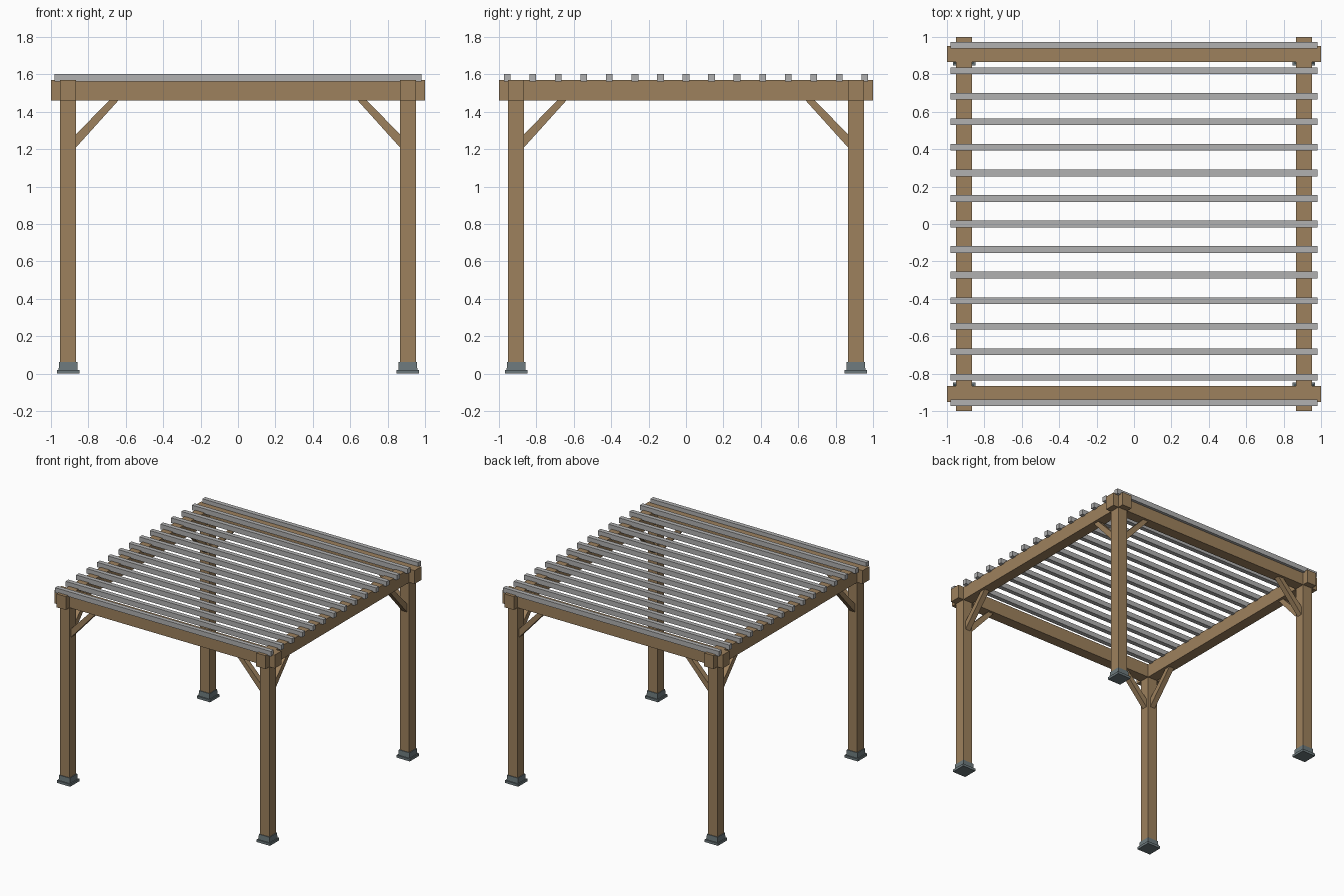
import bpy
import bmesh
from mathutils import Vector

cube = bpy.data.objects.get("Cube")
if cube:
    bpy.data.objects.remove(cube, do_unlink=True)


def material(name, rgb):
    mat = bpy.data.materials.new(name)
    mat.use_nodes = True
    mat.diffuse_color = (*rgb, 1)
    mat.node_tree.nodes["Principled BSDF"].inputs["Base Color"].default_value = (*rgb, 1)
    return mat


wood = material("warm wood", (0.34, 0.22, 0.11))
metal = material("light grey slats", (0.44, 0.44, 0.44))
slate = material("slate grey footing", (0.15, 0.19, 0.20))


def finish(name, bm, mat):
    bmesh.ops.recalc_face_normals(bm, faces=bm.faces)
    mesh = bpy.data.meshes.new(name)
    bm.to_mesh(mesh)
    bm.free()
    mesh.materials.append(mat)
    obj = bpy.data.objects.new(name, mesh)
    bpy.context.collection.objects.link(obj)
    return obj


def box(name, low, high, mat, taper=1.0):
    """Box between two corners; taper scales the top face."""
    low, high = Vector(low), Vector(high)
    bm = bmesh.new()
    bmesh.ops.create_cube(bm, size=1)
    for v in bm.verts:
        if v.co.z > 0:
            v.co.x *= taper
            v.co.y *= taper
        v.co = (low + high) / 2 + v.co * (high - low)
    return finish(name, bm, mat)


def column(name, x, y, half, z0, z1, mat, taper=1.0):
    return box(name, (x - half, y - half, z0), (x + half, y + half, z1), mat, taper)


def brace(name, sx, sy, along_x):
    """Diagonal strut from a post's inner face to the underside of a beam."""
    profile = [(INNER + 0.005, 1.205), (INNER + 0.005, 1.275), (0.69, BEAM_Z), (0.64, BEAM_Z)]
    bm = bmesh.new()
    rings = []
    for side in (-0.022, 0.022):
        ring = []
        for a, z in profile:
            b = POST + side
            x, y = (a, b) if along_x else (b, a)
            ring.append(bm.verts.new((sx * x, sy * y, z)))
        bm.faces.new(ring)
        rings.append(ring)
    for i in range(len(profile)):
        j = (i + 1) % len(profile)
        bm.faces.new((rings[0][i], rings[0][j], rings[1][j], rings[1][i]))
    return finish(name, bm, wood)


POST, HALF = 0.908, 0.043
INNER = POST - HALF
BEAM_Z, BEAM_TOP = 1.46, 1.57

# Posts, footings and corner braces
for sx, side in ((-1, "right"), (1, "left")):
    for sy, end in ((-1, "front"), (1, "back")):
        tag = f"{end}_{side}"
        x, y = sx * POST, sy * POST
        column(f"post_{tag}", x, y, HALF, 0.03, BEAM_Z, wood)
        column(f"footing_plate_{tag}", x, y, 0.06, 0, 0.02, slate)
        column(f"footing_collar_{tag}", x, y, 0.051, 0.02, 0.063, slate, 0.95)
        brace(f"cross_brace_{tag}", sx, sy, True)
        brace(f"side_brace_{tag}", sx, sy, False)

# Four beams lapping at the corners
for s, end, side in ((-1, "front", "right"), (1, "back", "left")):
    c = s * POST
    box(f"beam_{end}", (-1, c - HALF, BEAM_Z), (1, c + HALF, BEAM_TOP), wood)
    box(f"beam_{side}", (c - HALF, -1, BEAM_Z), (c + HALF, 1, BEAM_TOP), wood)

# Roof slats
COUNT = 15
for i in range(COUNT):
    y = 0.956 * (2 * i / (COUNT - 1) - 1)
    box(f"roof_slat_{i + 1}", (-0.98, y - 0.018, 1.562), (0.98, y + 0.018, 1.603), metal)
